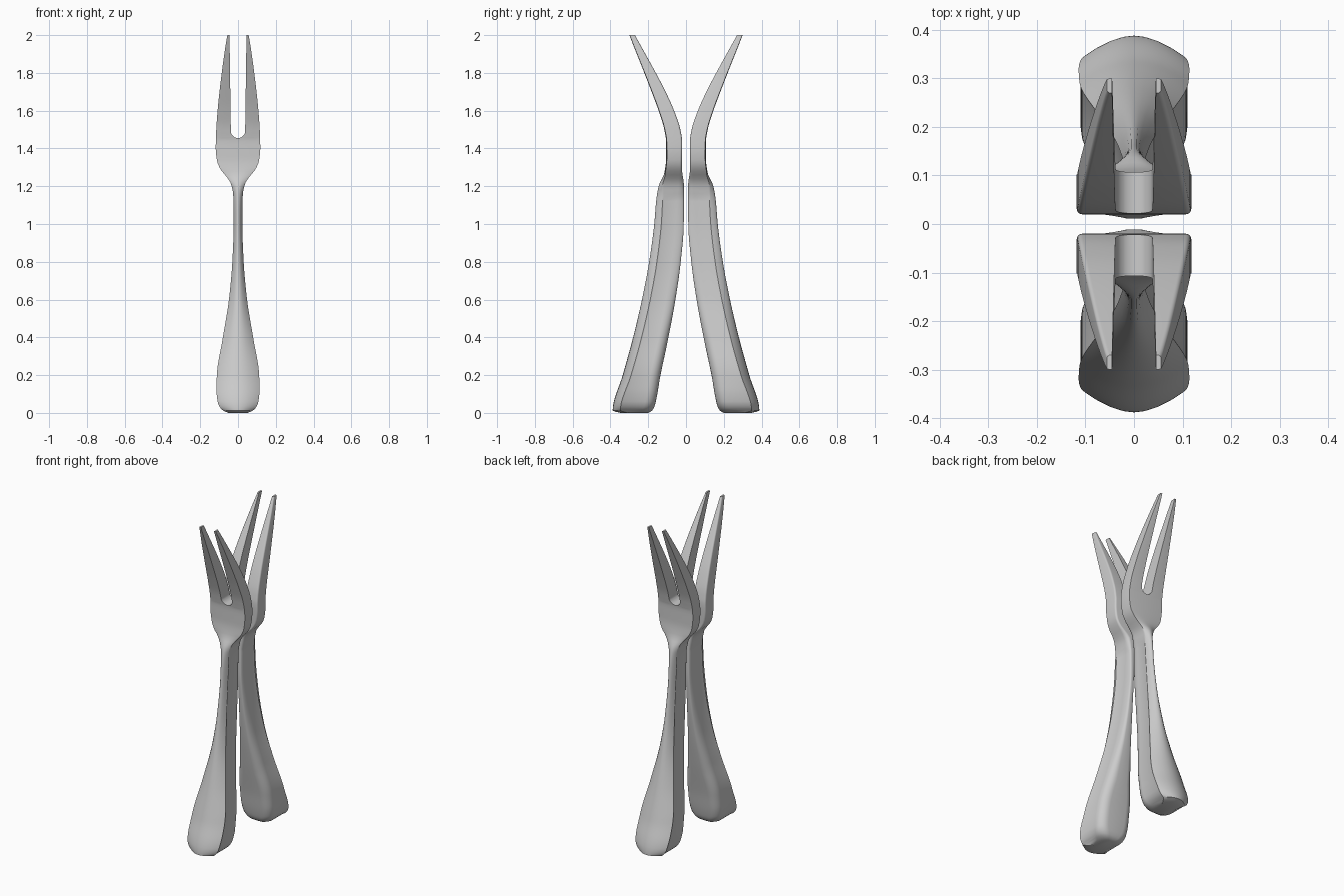
import bpy, bmesh, math

if "Cube" in bpy.data.objects:
    bpy.data.objects.remove(bpy.data.objects["Cube"])

# Silhouette profiles as (height, value)
HALF_WIDTH = [(0, .05), (.012, .078), (.03, .096), (.06, .108), (.12, .114), (.2, .112),
              (.4, .08), (.6, .048), (.8, .03), (1, .023), (1.15, .025), (1.21, .036),
              (1.25, .06), (1.28, .086), (1.33, .11), (1.4, .118), (1.5, .115),
              (1.6, .108), (1.8, .086), (1.98, .06), (2, .056)]
INNER = [(0, .2), (.012, .18), (.04, .165), (.2, .135), (.4, .093), (.6, .056), (.8, .028),
         (1, .012), (1.2, .011), (1.3, .022), (1.43, .02), (1.5, .03), (1.6, .063),
         (1.7, .108), (2, .27)]
OUTER = [(0, .345), (.012, .388), (.2, .335), (.4, .28), (.6, .233), (.8, .195), (1, .168),
         (1.12, .158), (1.2, .145), (1.27, .115), (1.35, .105), (1.43, .105), (1.5, .115),
         (1.6, .145), (1.7, .182), (2, .3)]
CROWN = [(0, .04), (.3, .045), (1.1, .035), (1.2, .02), (1.3, .004), (2, .002)]
ROUNDING = [(0, .055), (1, .045), (1.2, .03), (1.3, .012), (2, .008)]
SLOT_BOTTOM, SLOT_RADIUS = 1.455, .038


def sample(points, z):
    """Smooth interpolation with limited slopes, so that nothing overshoots."""
    def secant(i):
        (a, p), (b, q) = points[i], points[i + 1]
        return (q - p) / (b - a)

    def slope(i):
        if i == 0 or i == len(points) - 1:
            return secant(min(i, len(points) - 2))
        s, t = secant(i - 1), secant(i)
        return 0 if s * t <= 0 else 2 * s * t / (s + t)

    i = max(k for k in range(len(points) - 1) if points[k][0] <= z)
    (a, p), (b, q) = points[i], points[i + 1]
    h = b - a
    t = (z - a) / h
    return (p * (1 + 2 * t) * (1 - t) ** 2 + q * t * t * (3 - 2 * t)
            + h * t * (1 - t) * (slope(i) * (1 - t) - slope(i + 1) * t))


def slot_half_width(z):
    up = z - SLOT_BOTTOM
    if up <= 0:
        return 0
    if up < SLOT_RADIUS:
        return math.sqrt(SLOT_RADIUS ** 2 - (SLOT_RADIUS - up) ** 2)
    return SLOT_RADIUS + .007 * (z - 1.5) / .5


def half_section(z):
    """Half cross-section from the outer face round to the inner face."""
    a, w = slot_half_width(z), sample(HALF_WIDTH, z)
    yi, yo = sample(INNER, z), sample(OUTER, z)
    crown, r = sample(CROWN, z), sample(ROUNDING, z)
    lip = .004 if z < 1.15 else 0
    pts = [(a + (w - a) * t, yo - crown * t * t) for t in (0, .25, .5, .75, .92, 1)]
    side = w - lip
    pts.append((side, yo - crown - .008))
    rx = min(r, (side - a) * .6)
    for k in range(7):
        ang = math.pi / 2 * k / 6
        pts.append((side - rx * (1 - math.cos(ang)), yi + r * (1 - math.sin(ang))))
    pts.append((a, yi))
    return [(x, y, z) for x, y in pts]


# Levels: even steps, plus fine ones at the handle end and the slot curve
levels = {round(k * .02, 4) for k in range(101)}
levels |= {.006, .012, .03, .05, 1.99}
levels |= {SLOT_BOTTOM + SLOT_RADIUS * (1 - math.cos(math.pi / 2 * k / 8)) for k in range(9)}
levels = sorted(levels)

# Loft half of a fork
bm = bmesh.new()
rings = [[bm.verts.new(p) for p in half_section(z)] for z in levels]
for z, low, high in zip(levels, rings, rings[1:]):
    for k in range(len(low) - 1):
        bm.faces.new((low[k], low[k + 1], high[k + 1], high[k]))
    if z >= SLOT_BOTTOM - 1e-6:
        bm.faces.new((low[-1], low[0], high[0], high[-1]))
bm.faces.new(rings[0])
bm.faces.new(rings[-1])
bmesh.ops.recalc_face_normals(bm, faces=bm.faces)
mesh = bpy.data.meshes.new("fork")
bm.to_mesh(mesh)
bm.free()

# Grey metal
steel = bpy.data.materials.new("grey_metal")
steel.use_nodes = True
grey = (.6, .6, .6, 1)
steel.diffuse_color = grey
steel.node_tree.nodes["Principled BSDF"].inputs["Base Color"].default_value = grey
mesh.materials.append(steel)

# Two forks standing back to back
for name, turn in (("back_fork", 0), ("front_fork", math.pi)):
    fork = bpy.data.objects.new(name, mesh)
    bpy.context.collection.objects.link(fork)
    fork.rotation_euler.z = turn
    mirror = fork.modifiers.new("other_half", 'MIRROR')
    mirror.use_clip = True
    mirror.merge_threshold = .0005

bpy.ops.object.select_all(action='DESELECT')
fork.select_set(True)
bpy.context.view_layer.objects.active = fork
bpy.ops.object.shade_smooth_by_angle(angle=math.radians(40))
